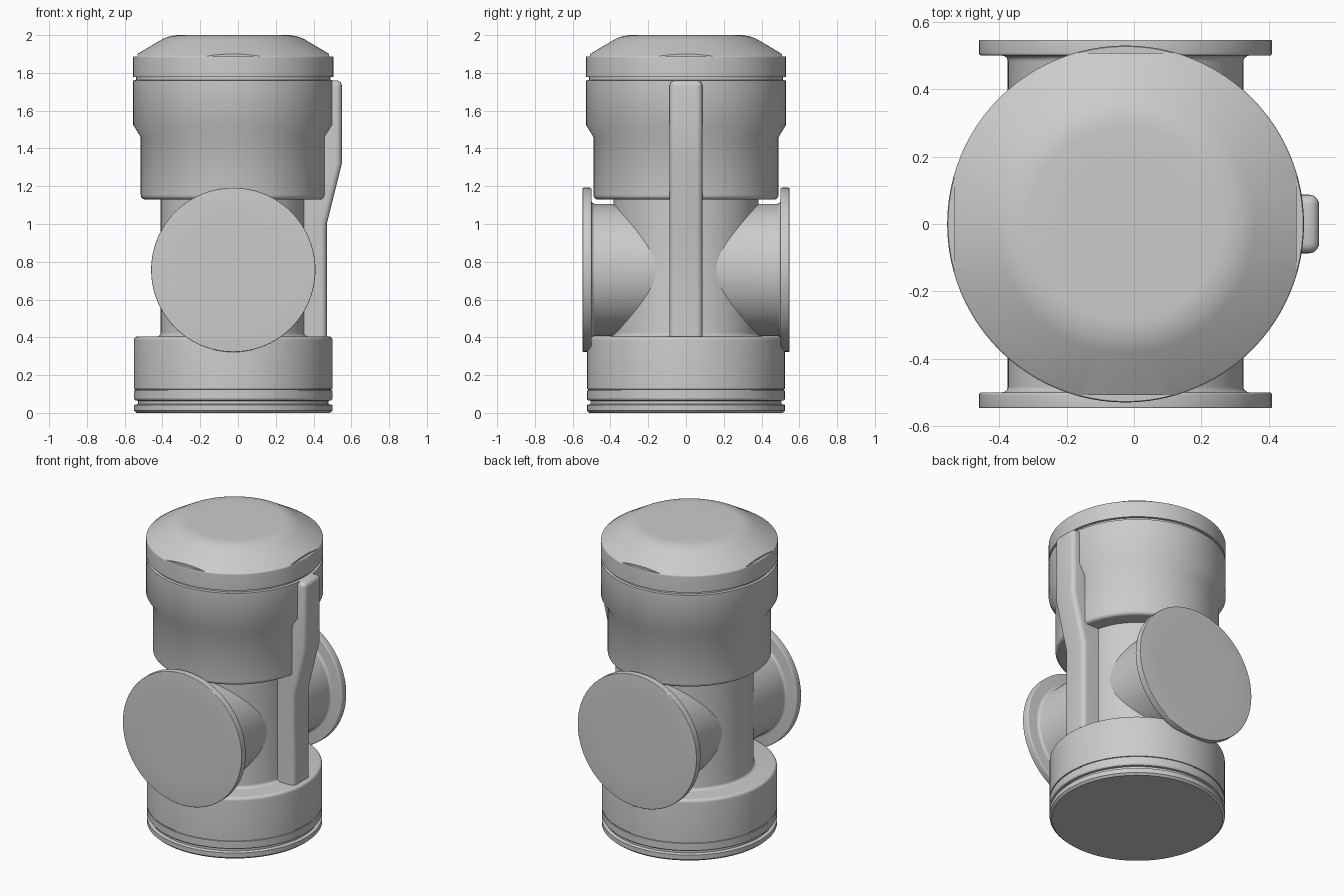
import bpy, bmesh, math
from mathutils import Vector, Matrix

if "Cube" in bpy.data.objects:
    bpy.data.objects.remove(bpy.data.objects["Cube"])

CX = -0.025  # axis of the body
SEG = 96


def finish(bm, name, angle=32):
    bmesh.ops.recalc_face_normals(bm, faces=bm.faces)
    me = bpy.data.meshes.new(name)
    bm.to_mesh(me)
    bm.free()
    ob = bpy.data.objects.new(name, me)
    bpy.context.collection.objects.link(ob)
    smooth(ob, angle)
    return ob


def smooth(ob, angle=32):
    bpy.ops.object.select_all(action='DESELECT')
    ob.select_set(True)
    bpy.context.view_layer.objects.active = ob
    bpy.ops.object.shade_smooth_by_angle(angle=math.radians(angle))


def rounded(points, steps=5):
    """Points are (r, z) or (r, z, fillet length); fillets become curves."""
    out = []
    for i, p in enumerate(points):
        v = Vector(p[:2])
        if len(p) < 3:
            out.append(v)
            continue
        a = v + (Vector(points[i - 1][:2]) - v).normalized() * p[2]
        b = v + (Vector(points[i + 1][:2]) - v).normalized() * p[2]
        for k in range(steps + 1):
            t = k / steps
            w = 0.83  # weight that makes the curve close to a circular arc
            q = 2 * t * (1 - t) * w
            s = (1 - t) ** 2 + q + t * t
            out.append((a * (1 - t) ** 2 + v * q + b * t * t) / s)
    return out


def lathe(name, points, matrix):
    bm = bmesh.new()
    rings = []
    for r, z in rounded(points):
        rings.append([bm.verts.new((r * math.cos(2 * math.pi * i / SEG),
                                    r * math.sin(2 * math.pi * i / SEG), z))
                      for i in range(SEG)])
    for a, b in zip(rings, rings[1:]):
        for i in range(SEG):
            j = (i + 1) % SEG
            bm.faces.new((a[i], a[j], b[j], b[i]))
    bm.faces.new(rings[0])
    bm.faces.new(rings[-1])
    bm.transform(matrix)
    return finish(bm, name)


axis = Matrix.Translation((CX, 0, 0))

# Base with its lower grooves, neck and stepped upper housing
lathe("body", [
    (0.512, 0), (0.525, 0.012), (0.525, 0.042), (0.505, 0.047), (0.505, 0.064),
    (0.519, 0.066), (0.525, 0.075), (0.525, 0.118), (0.519, 0.119),
    (0.519, 0.125), (0.525, 0.126), (0.525, 0.405, 0.02),
    (0.385, 0.405, 0.02), (0.385, 1.13), (0.49, 1.13, 0.025), (0.49, 1.46),
    (0.53, 1.525), (0.53, 1.76), (0.514, 1.762), (0.514, 1.785)], axis)

# Lid with sloped shoulder
lid = lathe("lid", [
    (0.50, 1.778), (0.53, 1.778), (0.53, 1.887, 0.006), (0.34, 2.0, 0.05),
    (0.20, 2.0)], axis)

# Four shallow flats cut into the lid shoulder
bm = bmesh.new()
for k in range(4):
    m = (axis @ Matrix.Rotation(k * math.pi / 2, 4, 'Z')
         @ Matrix.Translation((0.608, 0, 1.988)) @ Matrix.Diagonal((0.2, 0.4, 0.2, 1)))
    bmesh.ops.create_cube(bm, size=1, matrix=m)
cutter = finish(bm, "lid_notch_cutter")
cutter.hide_render = True
mod = lid.modifiers.new("notches", 'BOOLEAN')
mod.operation = 'DIFFERENCE'
mod.solver = 'EXACT'
mod.object = cutter
bpy.context.view_layer.objects.active = lid
bpy.ops.object.modifier_apply(modifier=mod.name)
bpy.data.objects.remove(cutter)
smooth(lid)

# Side pipes with flanges, front and back
for name, sign in (("front_pipe", -1), ("back_pipe", 1)):
    lathe(name, [
        (0.35, 0.1), (0.35, 0.5, 0.018), (0.435, 0.5, 0.008), (0.435, 0.547, 0.004),
        (0.3, 0.547)],
        Matrix.Translation((CX, 0, 0.757)) @ Matrix.Rotation(-sign * math.pi / 2, 4, 'X'))

# Cranked rib on the right side
bm = bmesh.new()
outline = [(0.3, 0.40), (0.47, 0.40), (0.47, 1.0), (0.55, 1.32), (0.55, 1.76),
           (0.48, 1.76), (0.44, 1.2), (0.3, 1.15)]
face = bm.faces.new([bm.verts.new((x, -0.087, z)) for x, z in outline])
ext = bmesh.ops.extrude_face_region(bm, geom=[face])
bmesh.ops.translate(bm, verts=[v for v in ext["geom"] if isinstance(v, bmesh.types.BMVert)],
                    vec=(0, 0.174, 0))
edges = []
for e in bm.edges:
    a, b = (v.co for v in e.verts)
    along = abs(a.y - b.y) < 1e-4
    outer = along and min(a.x, b.x) > 0.465
    top = min(a.z, b.z) > 1.7 and max(a.x, b.x) > 0.54
    if (outer and max(a.z, b.z) - min(a.z, b.z) < 0.61 and
            not (min(a.x, b.x) < 0.49 and min(a.z, b.z) == 1.2)) or top:
        edges.append(e)
bmesh.ops.bevel(bm, geom=edges, offset=0.03, offset_type='OFFSET', segments=5,
                profile=0.5, affect='EDGES', clamp_overlap=True)
finish(bm, "side_rib", 25)
